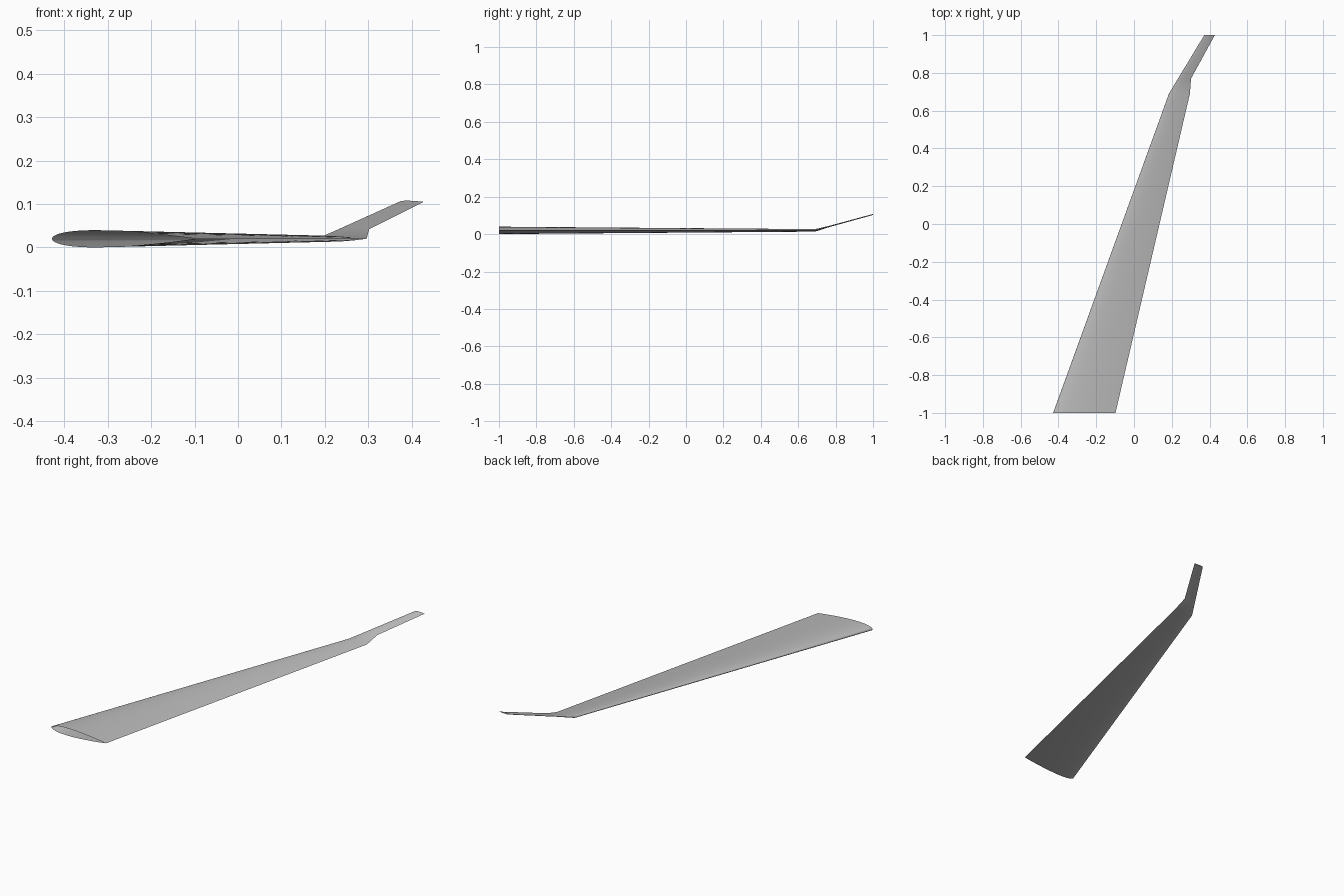
import bpy, bmesh, math

cube = bpy.data.objects.get("Cube")
if cube:
    bpy.data.objects.remove(cube, do_unlink=True)

mat = bpy.data.materials.new("wing_grey")
mat.use_nodes = True
grey = (0.5, 0.5, 0.5, 1)
mat.diffuse_color = grey
mat.node_tree.nodes["Principled BSDF"].inputs["Base Color"].default_value = grey

STEPS = 24  # points along each skin


def half_thickness(t):
    # symmetric aerofoil, twelve percent thick, closed trailing edge
    return 0.6 * (0.2969 * math.sqrt(t) - 0.126 * t - 0.3516 * t**2
                  + 0.2843 * t**3 - 0.1036 * t**4)


def section(bm, lead, trail, y, z, thickness):
    """Ring of points: over the top to the trailing edge, back underneath."""
    ring = []
    chord = trail - lead
    for i in range(2 * STEPS):
        t = (1 - math.cos(math.pi * i / STEPS)) / 2
        side = 1 if i <= STEPS else -1
        h = side * half_thickness(t) * chord * thickness
        ring.append(bm.verts.new((lead + t * chord, y, z + h)))
    return ring


# Stations: leading x, trailing x, y, mid height, relative thickness
stations = [
    (-0.428, -0.098, -1.0, 0.02, 1.0),   # open root
    (0.185, 0.296, 0.69, 0.02, 1.0),     # main wing end
    (0.233, 0.302, 0.77, 0.042, 0.8),    # winglet start
    (0.372, 0.428, 1.0, 0.105, 0.8),     # winglet tip
]

bm = bmesh.new()
rings = [section(bm, *s) for s in stations]
for a, b in zip(rings, rings[1:]):
    for i in range(len(a)):
        j = (i + 1) % len(a)
        bm.faces.new((a[i], b[i], b[j], a[j]))
bmesh.ops.recalc_face_normals(bm, faces=bm.faces)
# The skin is an open tube, so make sure the upper side faces up
bm.normal_update()
if max(bm.faces, key=lambda f: f.calc_center_median().z - f.calc_center_median().y).normal.z < 0:
    bmesh.ops.reverse_faces(bm, faces=bm.faces)

mesh = bpy.data.meshes.new("wing")
bm.to_mesh(mesh)
bm.free()
mesh.materials.append(mat)
wing = bpy.data.objects.new("wing", mesh)
bpy.context.collection.objects.link(wing)

# Smooth skin with a sharp trailing edge
bpy.ops.object.select_all(action='DESELECT')
wing.select_set(True)
bpy.context.view_layer.objects.active = wing
bpy.ops.object.shade_smooth_by_angle(angle=math.radians(40))
